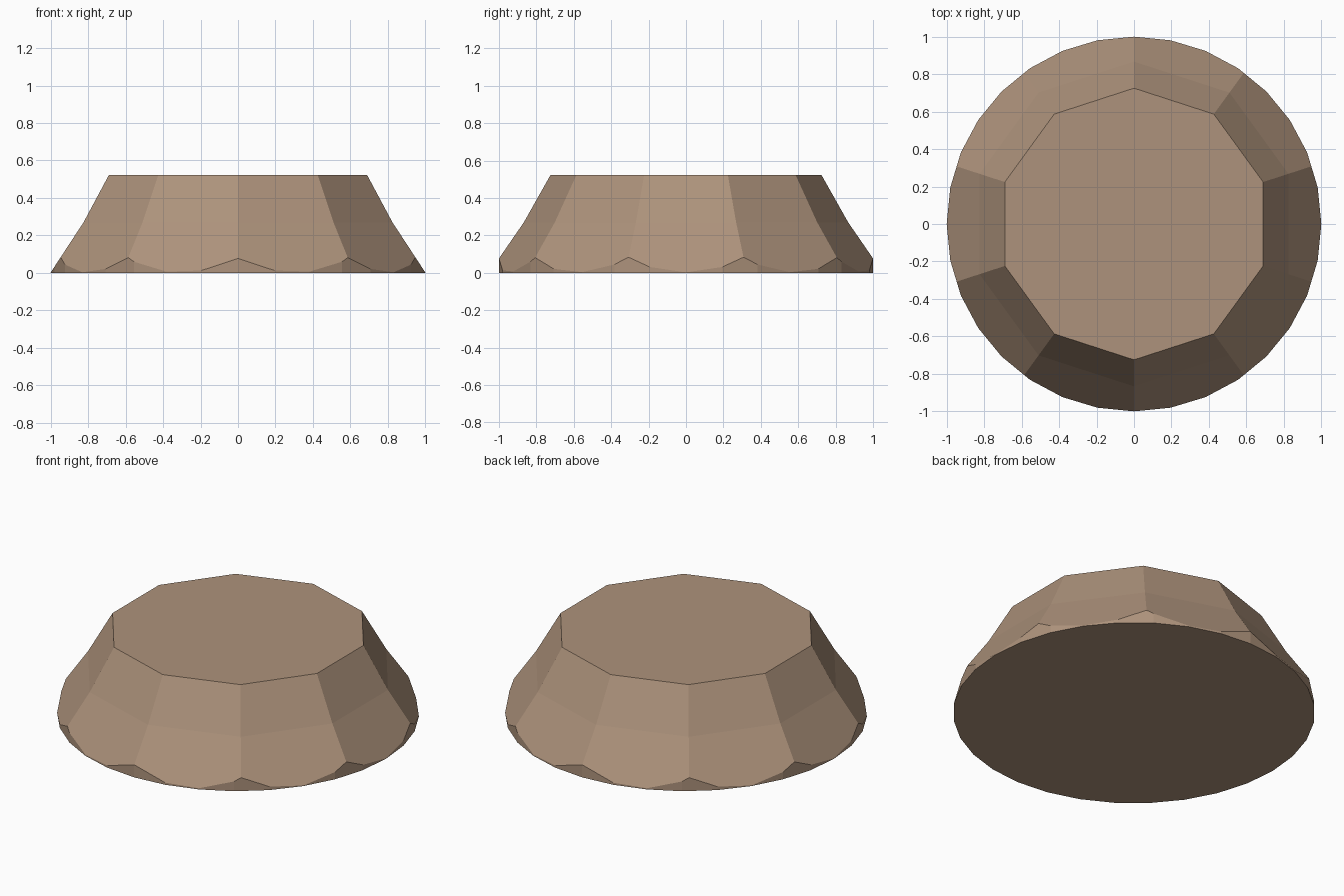
import bpy, bmesh
from math import sin, cos, pi, radians
from mathutils import Vector

if "Cube" in bpy.data.objects:
    bpy.data.objects.remove(bpy.data.objects["Cube"])

bm = bmesh.new()


def ring(radius, z, sides=10):
    return [bm.verts.new((radius * cos(radians(90) + 2 * pi * i / sides),
                          radius * sin(radians(90) + 2 * pi * i / sides), z))
            for i in range(sides)]


# Ten-sided body: flared skirt, steeper upper band, flat top
rings = [ring(r, z) for r, z in ((1.053, 0), (0.867, 0.27), (0.725, 0.522))]
for low, high in zip(rings, rings[1:]):
    for i in range(10):
        j = (i + 1) % 10
        bm.faces.new((low[i], low[j], high[j], high[i]))
bm.faces.new(rings[-1])
bm.faces.new(rings[0][::-1])

# Trim to a 32-sided round foot, leaving scallops at the ten corners
for i in range(32):
    a = 2 * pi * (i + 0.5) / 32
    n = Vector((cos(a), sin(a), 0))
    cut = bmesh.ops.bisect_plane(
        bm, geom=bm.verts[:] + bm.edges[:] + bm.faces[:], dist=1e-5,
        plane_co=n * cos(pi / 32), plane_no=n, clear_outer=True)
    edges = [e for e in bm.edges if e.is_boundary]
    if edges:
        bmesh.ops.holes_fill(bm, edges=edges, sides=0)
bmesh.ops.remove_doubles(bm, verts=bm.verts, dist=1e-5)
bmesh.ops.recalc_face_normals(bm, faces=bm.faces)

mesh = bpy.data.meshes.new("faceted_base")
bm.to_mesh(mesh)
bm.free()
base = bpy.data.objects.new("faceted_base", mesh)
bpy.context.collection.objects.link(base)

# Tan material
tan = bpy.data.materials.new("tan")
tan.diffuse_color = (0.42, 0.29, 0.20, 1)
tan.use_nodes = True
tan.node_tree.nodes["Principled BSDF"].inputs["Base Color"].default_value = tan.diffuse_color
mesh.materials.append(tan)
